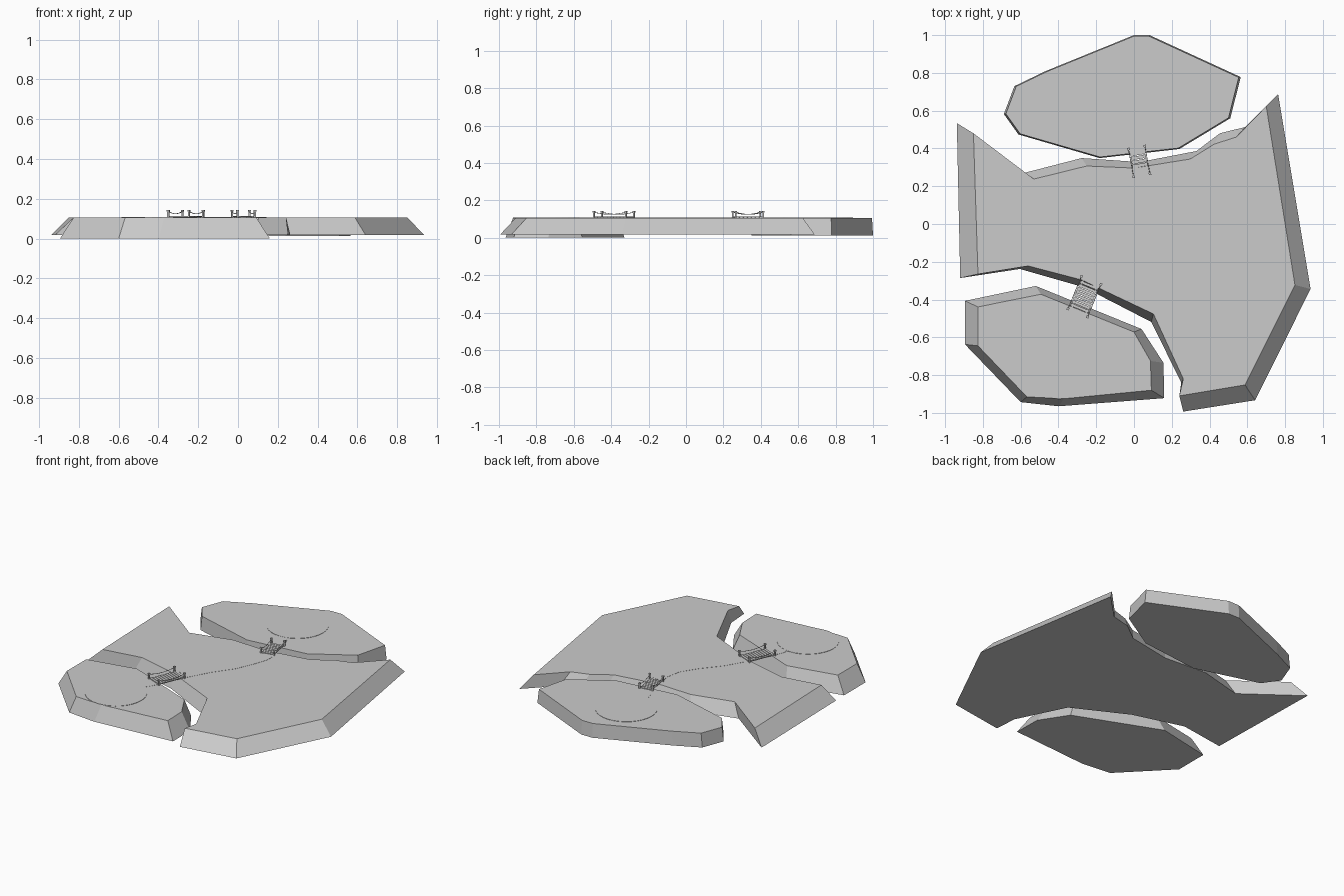
import bpy, bmesh, math
from mathutils import Vector, Matrix

if "Cube" in bpy.data.objects:
    bpy.data.objects.remove(bpy.data.objects["Cube"])

TOP = 0.106


def finish(name, bm):
    bmesh.ops.recalc_face_normals(bm, faces=bm.faces[:])
    me = bpy.data.meshes.new(name)
    bm.to_mesh(me)
    bm.free()
    ob = bpy.data.objects.new(name, me)
    bpy.context.collection.objects.link(ob)
    return ob


def slab(name, top, base, z0, z1=TOP):
    """Solid between a base outline and a matching top outline."""
    bm = bmesh.new()
    lo = [bm.verts.new((x, y, z0)) for x, y in base]
    hi = [bm.verts.new((x, y, z1)) for x, y in top]
    n = len(lo)
    bm.faces.new(lo[::-1])
    bm.faces.new(hi)
    for i in range(n):
        j = (i + 1) % n
        bm.faces.new((lo[i], lo[j], hi[j], hi[i]))
    return finish(name, bm)


def box(bm, center, size, rot=Matrix.Identity(4)):
    m = Matrix.Translation(center) @ rot @ Matrix.Diagonal((*size, 1))
    bmesh.ops.create_cube(bm, size=1, matrix=m)


# Large middle island with sloping cliffs
main_top = [(-.85, .48), (-.826, -.265), (-.56, -.222), (-.277, -.296),
            (.103, -.476), (.261, -.82), (.24, -.91), (.588, -.852),
            (.852, -.323), (.70, .624), (.541, .46), (.425, .423),
            (.298, .344), (0, .296), (-.25, .307), (-.53, .238)]
main_base = [(-.938, .534), (-.92, -.286), (-.604, -.238), (-.265, -.335),
             (.092, -.519), (.25, -.84), (.261, -.993), (.641, -.933),
             (.935, -.344), (.763, .688), (.588, .513), (.456, .481),
             (.33, .386), (.029, .328), (-.277, .349), (-.583, .27)]
slab("main_island", main_top, main_base, .018)

# Back island with nearly vertical cliffs
back = [(0, 1), (.082, 1), (.565, .778), (.51, .56), (.24, .397),
        (-.182, .349), (-.612, .474), (-.689, .582), (-.633, .73), (-.467, .81)]
c = Vector((-.06, .675))
back_top = [tuple(c + (Vector(p) - c) * .983) for p in back]
slab("back_island", back_top, back, .012)

# Front left island
front_base = [(-.895, -.407), (-.52, -.328), (.04, -.556), (.156, -.735),
              (.16, -.922), (-.398, -.965), (-.6, -.943), (-.895, -.637)]
front_top = [(-.826, -.439), (-.493, -.372), (0, -.572), (.087, -.725),
             (.092, -.88), (-.372, -.925), (-.567, -.915), (-.826, -.645)]
slab("front_island", front_top, front_base, 0)


# Round clearings, almost flush with the ground
def clearing(name, x, y, r):
    bm = bmesh.new()
    bmesh.ops.create_cone(bm, cap_ends=True, segments=32, radius1=r, radius2=r,
                          depth=.004, matrix=Matrix.Translation((x, y, TOP)))
    finish(name, bm)


clearing("back_clearing", -.047, .703, .19)
clearing("front_clearing", -.396, -.736, .19)


# Flat footpaths
def path(name, left, right):
    outline = left + right[::-1]
    slab(name, outline, outline, TOP - .002, TOP + .001)


path("middle_path",
     [(-.25, -.265), (-.18, -.148), (-.077, -.026), (-.008, .08), (.012, .185), (0, .25)],
     [(-.177, -.312), (-.092, -.159), (.003, -.026), (.06, .106), (.088, .19), (.087, .24)])
path("back_path", [(-.024, .407), (-.055, .46), (-.08, .54)],
     [(.055, .413), (.025, .48), (-.002, .55)])
path("front_path", [(-.34, -.45), (-.365, -.50), (-.38, -.56)],
     [(-.255, -.485), (-.285, -.54), (-.315, -.58)])


# Plank bridges with posts and sagging rope rails
def bridge(name, start, end, width, planks):
    a, b = Vector((*start, 0)), Vector((*end, 0))
    d = b - a
    length = d.length
    rot = Matrix.Rotation(math.atan2(d.y, d.x), 4, 'Z')
    side = rot @ Vector((0, 1, 0))
    mid = (a + b) / 2

    deck = bmesh.new()
    pitch = length / planks
    for i in range(planks):
        p = a + d * ((i + .5) / planks)
        p.z = TOP + .004
        box(deck, p, (pitch * .8, width * .92, .005), rot)
    for s in (-1, 1):
        p = mid + side * s * width * .36
        p.z = TOP - .001
        box(deck, p, (length, .007, .006), rot)
    finish(name + "_deck", deck)

    posts = bmesh.new()
    for e in (a, b):
        for s in (-1, 1):
            p = e + side * s * width / 2
            box(posts, p + Vector((0, 0, TOP + .014)), (.009, .009, .036), rot)
            box(posts, p + Vector((0, 0, TOP + .034)), (.013, .013, .008), rot)
    finish(name + "_posts", posts)

    for s, label in ((-1, "right"), (1, "left")):
        cu = bpy.data.curves.new(f"{name}_{label}_rope", 'CURVE')
        cu.dimensions = '3D'
        cu.bevel_depth = .0018
        cu.bevel_resolution = 1
        sp = cu.splines.new('POLY')
        sp.points.add(8)
        for i in range(9):
            t = i / 8
            p = a + d * t + side * s * width / 2
            sp.points[i].co = (p.x, p.y, TOP + .031 - .048 * t * (1 - t), 1)
        ob = bpy.data.objects.new(cu.name, cu)
        bpy.context.collection.objects.link(ob)


bridge("north_bridge", (.041, .258), (.014, .405), .088, 7)
bridge("south_bridge", (-.298, -.471), (-.227, -.299), .112, 10)
